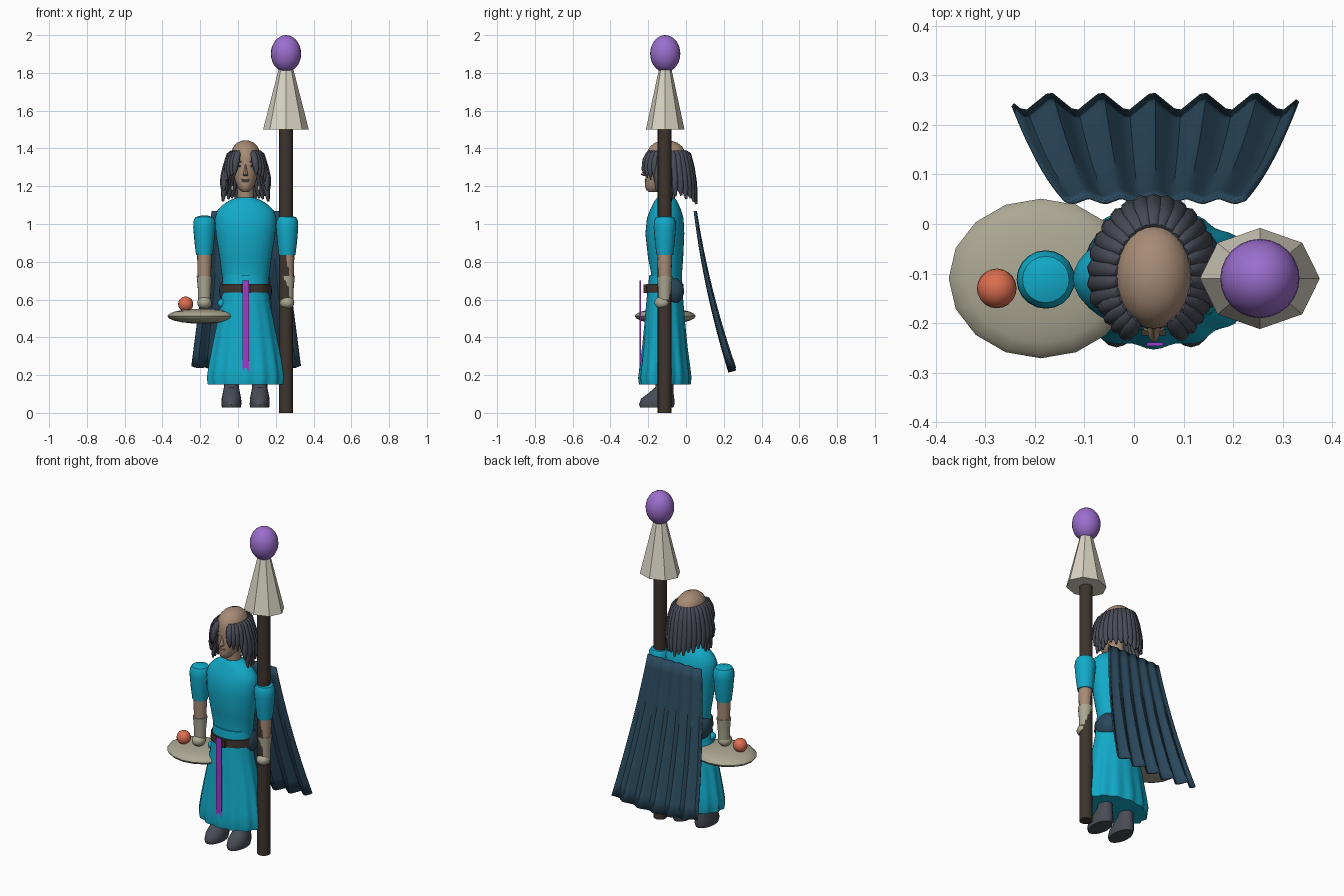
import bpy, bmesh
from math import sin, cos, pi, radians
from mathutils import Matrix, Vector

cube = bpy.data.objects.get("Cube")
if cube:
    bpy.data.objects.remove(cube)

CX, CY = 0.04, -0.11      # body axis
STAFF_X = 0.254


def material(name, r, g, b):
    m = bpy.data.materials.new(name)
    m.use_nodes = True
    m.diffuse_color = (r, g, b, 1)
    m.node_tree.nodes["Principled BSDF"].inputs["Base Color"].default_value = (r, g, b, 1)
    return m


teal = material("teal cloth", .006, .40, .58)
skin = material("skin", .39, .26, .18)
slate = material("slate grey", .065, .072, .093)
brown = material("dark wood", .048, .034, .027)
bone = material("bone", .70, .66, .55)
olive = material("olive tan", .41, .39, .29)
violet = material("violet", .33, .156, .61)
magenta = material("magenta ribbon", .35, .045, .58)
orange = material("orange", .72, .156, .08)
navy = material("navy cloth", .023, .065, .107)
made = []


def finish(name, bm, mat):
    bmesh.ops.recalc_face_normals(bm, faces=bm.faces)
    me = bpy.data.meshes.new(name)
    bm.to_mesh(me)
    bm.free()
    me.materials.append(mat)
    ob = bpy.data.objects.new(name, me)
    bpy.context.collection.objects.link(ob)
    made.append(ob)
    return ob


def loft(name, mat, rows, n=24, cx=CX, pleat=lambda z, a: 1):
    """Skin through elliptical rings given as (z, y centre, x radius, y radius)."""
    bm = bmesh.new()
    rings = []
    for z, cy, rx, ry in rows:
        ring = []
        for i in range(n):
            a = 2 * pi * i / n
            k = pleat(z, a)
            ring.append(bm.verts.new((cx + rx * k * sin(a), cy + ry * k * cos(a), z)))
        rings.append(ring)
    for lo, hi in zip(rings, rings[1:]):
        for i in range(n):
            j = (i + 1) % n
            bm.faces.new((lo[i], lo[j], hi[j], hi[i]))
    bm.faces.new(rings[0])
    bm.faces.new(rings[-1])
    return finish(name, bm, mat)


def ball(name, mat, loc, size, seg=20):
    bm = bmesh.new()
    bmesh.ops.create_uvsphere(bm, u_segments=seg, v_segments=seg // 2 + 2, radius=1)
    bm.transform(Matrix.Translation(loc) @ Matrix.Diagonal((*size, 1)))
    return finish(name, bm, mat)


def box(name, mat, loc, size):
    bm = bmesh.new()
    bmesh.ops.create_cube(bm, size=1)
    bm.transform(Matrix.Translation(loc) @ Matrix.Diagonal((*size, 1)))
    return finish(name, bm, mat)


# Staff with faceted spear cone and orb
loft("staff", brown, [(0, -.113, .037, .037), (1.51, -.113, .037, .037)], 16, STAFF_X)
loft("staff_cone", bone, [(1.5, CY, .121, .102), (1.815, CY, .04, .034)], 8, STAFF_X)
ball("staff_orb", violet, (STAFF_X, CY, 1.902), (.08, .08, .098), 24)

# Robe
loft("robe_torso", teal, [(.69, -.105, .12, .085), (.74, -.103, .127, .082),
                          (.82, -.108, .137, .093), (.95, -.112, .158, .103),
                          (1.03, -.11, .163, .097), (1.07, -.108, .15, .084),
                          (1.1, -.107, .122, .07), (1.125, -.107, .085, .058),
                          (1.14, -.107, .045, .045)], 32)


def skirt_folds(z, a):
    return 1 + .035 * max(0, (.62 - z) / .47) * cos(14 * a)


loft("robe_skirt", teal, [(.15, -.112, .198, .132), (.185, -.112, .204, .137),
                          (.25, -.112, .195, .13), (.35, -.112, .177, .118),
                          (.47, -.112, .153, .107), (.6, -.112, .127, .097),
                          (.73, -.108, .118, .086)], 84, pleat=skirt_folds)
loft("belt", brown, [(.637, -.112, .131, .1), (.682, -.112, .127, .098)], 32)
box("belt_buckle", brown, (CX, -.21, .658), (.05, .03, .045))
box("belt_ribbon", magenta, (CX + .002, -.243, .435), (.034, .007, .53))
for side, label in ((1, "left"), (-1, "right")):
    ball(label + "_hip_cloth", navy, (CX + side * .085, -.085, .645), (.055, .075, .075))

# Arms
for cx, label in ((-.178, "right"), (STAFF_X + .006, "left")):
    loft(label + "_sleeve", teal, [(.835, -.112, .044, .044), (.9, -.112, .052, .052),
                                   (.98, -.112, .059, .059), (1.015, -.112, .058, .058),
                                   (1.036, -.112, .047, .047), (1.044, -.112, .02, .02)], 20, cx)
    loft(label + "_forearm", skin, [(.68, -.112, .034, .034), (.85, -.112, .039, .039)], 16, cx)
    loft(label + "_bracer", olive, [(.6, -.114, .033, .033), (.66, -.113, .035, .035),
                                    (.725, -.112, .041, .041)], 16, cx)
    ball(label + "_hand", olive, (cx, -.125, .583), (.038, .042, .034))

# Tray with fruit
ball("tray", olive, (-.188, CY, .512), (.186, .161, .04), 16)
ball("orange_fruit", orange, (-.277, -.13, .576), (.04, .04, .04))
ball("small_bead", teal, (-.085, -.13, .58), (.024, .024, .024), 14)

# Head and neck
loft("neck", skin, [(1.08, -.1, .045, .045), (1.23, -.11, .043, .045)], 16)
loft("head", skin, [(1.17, -.175, .016, .022), (1.18, -.168, .03, .042),
                    (1.2, -.152, .044, .066), (1.23, -.135, .056, .08),
                    (1.27, -.12, .067, .092), (1.31, -.11, .073, .102),
                    (1.35, -.105, .078, .106), (1.385, -.105, .075, .1),
                    (1.41, -.105, .064, .085), (1.43, -.105, .045, .06),
                    (1.44, -.105, .022, .03), (1.443, -.105, .004, .006)], 32)
loft("nose", skin, [(1.255, -.208, .014, .02), (1.262, -.212, .013, .027),
                    (1.29, -.204, .008, .018), (1.325, -.2, .005, .008)], 12)
for z, width in ((1.226, .02), (1.235, .022)):
    ball("lip", skin, (CX, -.21, z), (width, .009, .005), 12)
for side, label in ((1, "left"), (-1, "right")):
    x = CX + side * .03
    ball(label + "_eye", slate, (x, -.202, 1.307), (.011, .004, .005), 12)
    ball(label + "_brow", slate, (x, -.202, 1.33), (.018, .006, .004), 12)
    ball(label + "_ear", skin, (CX + side * .073, -.1, 1.27), (.012, .02, .034), 12)
    ball(label + "_earring", olive, (CX + side * .07, -.125, 1.19), (.008, .008, .014), 10)


# Hair: tapered locks hanging from a ring around the bald crown
def lock(curve, angle, path):
    sp = curve.splines.new("POLY")
    sp.points.add(len(path) - 1)
    for p, (z, rx, ry, thick) in zip(sp.points, path):
        a = radians(angle)
        p.co = (CX + rx * sin(a), -.105 + ry * cos(a), z, 1)
        p.radius = thick
    sp.use_smooth = True


hair = bpy.data.curves.new("hair", "CURVE")
hair.dimensions = "3D"
hair.bevel_depth = .019
hair.bevel_resolution = 2
hair.use_fill_caps = True
hair.materials.append(slate)
bpy.context.collection.objects.link(bpy.data.objects.new("hair", hair))
for i in range(-9, 10):
    angle = i * 12
    lift = abs(i) / 9 * .06
    wave = .012 * (i % 2)
    lock(hair, angle, [(1.385, .07, .098, .5), (1.365, .083, .115, 1), (1.3, .1, .128, 1.2),
                       (1.22 + lift / 2, .112, .14, 1.2), (1.16 + lift, .117, .148, 1),
                       (1.105 + lift + wave, .122, .16, .3)])
for side in (-1, 1):
    # long locks beside the neck
    for a in (78, 90, 102):
        lock(hair, side * a, [(1.3, .1, .12, 1), (1.2, .112, .12, 1), (1.12, .122, .12, .3)])
    # short forelocks sweeping off the brow
    for k, a in enumerate((118, 129, 140, 150)):
        lock(hair, side * a, [(1.385, .073, .096, .4), (1.37, .084, .108, .9),
                              (1.335, .1, .125, 1), (1.29, .112, .134, .8),
                              (1.22 + .012 * k, .115, .13, .15)])

# Boots: rounded foot flattened at the sole, with an ankle shaft
for side, label in ((1, "left"), (-1, "right")):
    cx = CX + side * .075
    loft(label + "_boot", slate, [(.028, -.155, .05, .088), (.045, -.155, .053, .094),
                                  (.075, -.15, .052, .088), (.105, -.132, .046, .066),
                                  (.135, -.115, .04, .048), (.2, -.108, .04, .043)], 20, cx)

# Cape: pleated sheet sweeping backward towards the hem
bm = bmesh.new()
COLS, ROWS = 44, 12
grid = []
for r in range(ROWS + 1):
    t = r / ROWS
    row = []
    for c in range(COLS + 1):
        u = c / COLS
        half = .18 + .105 * t
        fold = abs((u * 5.5 + .3) % 1 * 2 - 1) - .5
        y = .053 + .115 * t + .08 * t * t + fold * (.012 + .03 * t)
        z = 1.07 - .84 * t + t * (.03 * abs(2 * u - 1) ** 2 - .01) + fold * .012 * t
        row.append(bm.verts.new((CX + .003 + (2 * u - 1) * half, y, z)))
    grid.append(row)
for r in range(ROWS):
    for c in range(COLS):
        bm.faces.new((grid[r][c], grid[r][c + 1], grid[r + 1][c + 1], grid[r + 1][c]))
cape = finish("cape", bm, navy)
mod = cape.modifiers.new("thickness", "SOLIDIFY")
mod.thickness = .008

# Smooth shading on everything except hard angles
bpy.ops.object.select_all(action="DESELECT")
for ob in made:
    ob.select_set(True)
bpy.context.view_layer.objects.active = made[0]
bpy.ops.object.shade_smooth_by_angle(angle=radians(35))
